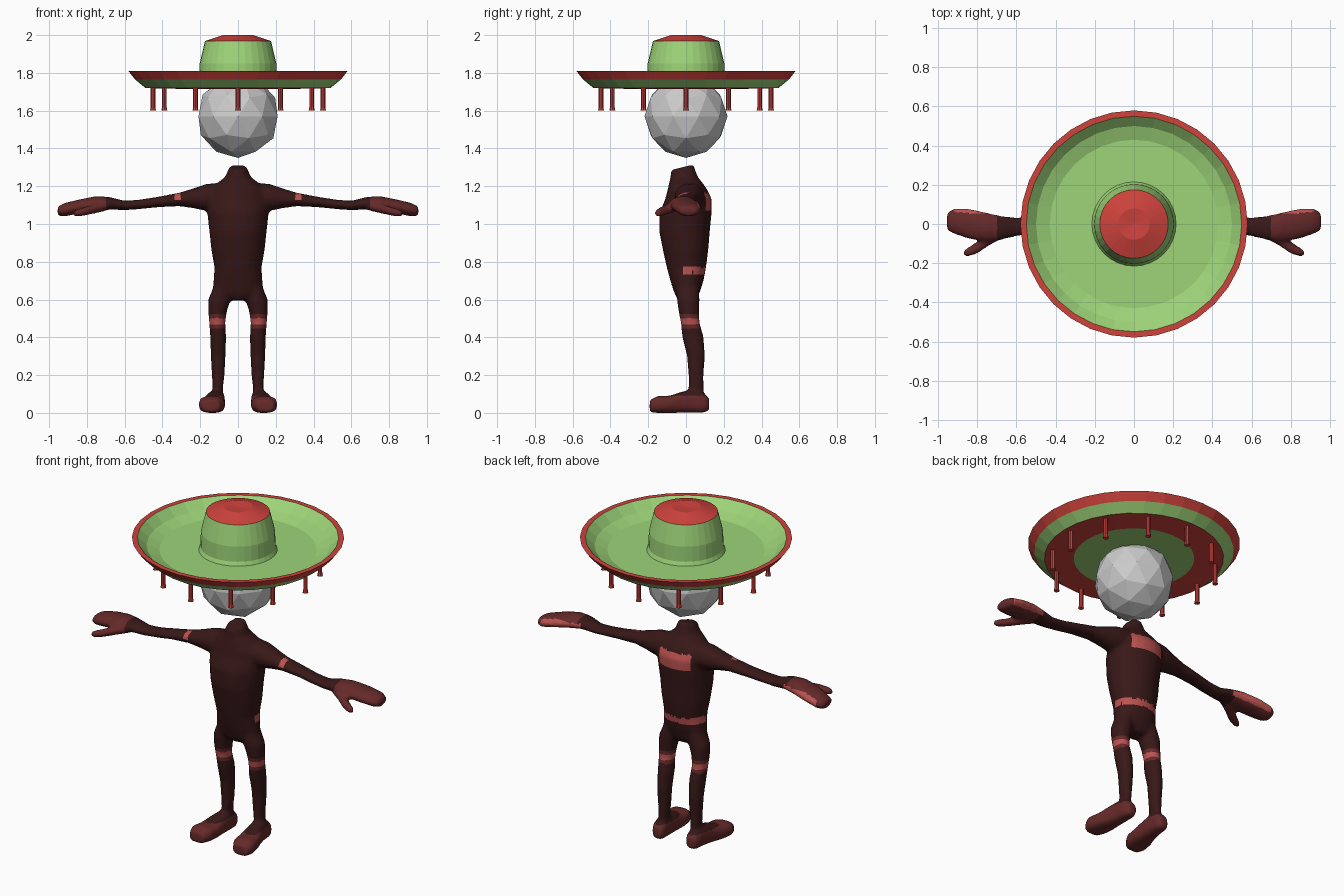
import bpy, bmesh, math
from mathutils import Vector

if "Cube" in bpy.data.objects:
    bpy.data.objects.remove(bpy.data.objects["Cube"])


def material(name, rgb):
    m = bpy.data.materials.new(name)
    m.diffuse_color = (*rgb, 1)
    m.use_nodes = True
    m.node_tree.nodes["Principled BSDF"].inputs["Base Color"].default_value = m.diffuse_color
    return m


RED = material("hat_red", (0.62, 0.055, 0.045))
GREEN = material("hat_green", (0.34, 0.66, 0.19))
DARK = material("body_dark", (0.04, 0.009, 0.009))
MID = material("body_mid", (0.13, 0.022, 0.022))
PATCH = material("body_patch", (0.5, 0.085, 0.08))


def make_object(name, bm, mats=()):
    me = bpy.data.meshes.new(name)
    bmesh.ops.recalc_face_normals(bm, faces=bm.faces)
    bm.to_mesh(me)
    bm.free()
    for m in mats:
        me.materials.append(m)
    ob = bpy.data.objects.new(name, me)
    bpy.context.collection.objects.link(ob)
    return ob


def lathe(bm, profile, sides, cx=0, cy=0):
    """Revolve (radius, height, material of the band to the next point)."""
    rings = []
    for r, z, _ in profile:
        if r == 0:
            rings.append([bm.verts.new((cx, cy, z))] * sides)
        else:
            rings.append([bm.verts.new((cx + r * math.cos(math.tau * i / sides),
                                        cy + r * math.sin(math.tau * i / sides), z))
                          for i in range(sides)])
    for a, b, p in zip(rings, rings[1:], profile):
        for i in range(sides):
            j = (i + 1) % sides
            quad = list(dict.fromkeys((a[i], a[j], b[j], b[i])))
            bm.faces.new(quad).material_index = p[2]


def loft(bm, axis, sections, side=1, power=1.0, n=20):
    """Skin ellipses (position on axis, centre a, centre b, radius a, radius b)."""
    order = {"x": (1, 2, 0), "y": (0, 2, 1), "z": (0, 1, 2)}[axis]
    rings = []
    for t, a, b, ra, rb in sections:
        ring = []
        for i in range(n):
            c, s = math.cos(math.tau * i / n), math.sin(math.tau * i / n)
            co = Vector((0, 0, 0))
            co[order[0]] = a + ra * math.copysign(abs(c) ** power, c)
            co[order[1]] = b + rb * math.copysign(abs(s) ** power, s)
            co[order[2]] = t
            co.x *= side
            ring.append(bm.verts.new(co))
        rings.append(ring)
    faces = [bm.faces.new(rings[0]), bm.faces.new(rings[-1][::-1])]
    for p, q in zip(rings, rings[1:]):
        for i in range(n):
            j = (i + 1) % n
            faces.append(bm.faces.new((p[i], q[i], q[j], p[j])))
    bmesh.ops.recalc_face_normals(bm, faces=faces)
    return rings


# Hat: crown, dished brim and underside in one profile (0 red, 1 green)
bm = bmesh.new()
lathe(bm, [(0, 1.992, 0), (.08, 2.0, 0), (.175, 1.968, 1), (.203, 1.85, 1), (.205, 1.76, 1),
           (.215, 1.738, 1), (.43, 1.738, 1), (.50, 1.763, 1), (.55, 1.81, 0), (.58, 1.81, 0),
           (.545, 1.765, 1), (.49, 1.72, 0), (.33, 1.716, 1), (0, 1.716, 1)], 32)
make_object("hat", bm, (RED, GREEN))

# Twelve hanging tassels under the brim
bm = bmesh.new()
for k in range(12):
    a = math.tau * k / 12
    lathe(bm, [(0, 1.725, 0), (.012, 1.725, 0), (.012, 1.62, 0), (.016, 1.60, 0), (0, 1.60, 0)],
          8, .45 * math.cos(a), .45 * math.sin(a))
make_object("hat_tassels", bm, (RED,))

# Faceted head
bm = bmesh.new()
bmesh.ops.create_icosphere(bm, subdivisions=2, radius=.22)
bmesh.ops.translate(bm, verts=bm.verts, vec=(0, 0, 1.57))
make_object("head", bm)

# Torso and slanted neck stump
bm = bmesh.new()
rings = loft(bm, "z", [
    (.595, 0, .005, .07, .045), (.63, 0, .005, .137, .065), (.70, 0, .005, .130, .088),
    (.77, 0, .002, .125, .104), (.86, 0, -.002, .141, .120), (.96, 0, -.008, .152, .134),
    (1.06, 0, -.002, .163, .138), (1.13, 0, .013, .165, .124), (1.18, 0, .008, .150, .106),
    (1.215, 0, .000, .112, .090), (1.25, 0, -.010, .068, .072), (1.30, 0, -.02, .047, .060)], n=24)
for v in rings[-1]:
    v.co.z += .25 * (v.co.y + .02)

for side in (-1, 1):
    # Arm running into the flat hand
    loft(bm, "x", [
        (.08, .02, 1.148, .08, .072), (.17, .015, 1.141, .076, .071), (.24, .01, 1.136, .062, .052),
        (.31, .005, 1.130, .052, .036), (.42, 0, 1.117, .047, .028), (.52, -.01, 1.104, .045, .025),
        (.60, -.015, 1.098, .048, .025), (.68, -.02, 1.110, .062, .033), (.75, -.015, 1.108, .073, .040),
        (.84, 0, 1.093, .078, .037), (.92, .015, 1.075, .065, .036), (.955, .012, 1.068, .045, .024)], side)
    # Thumb
    loft(bm, "x", [
        (.68, -.045, 1.10, .035, .025), (.74, -.075, 1.085, .036, .026), (.80, -.12, 1.07, .032, .024),
        (.85, -.145, 1.058, .023, .021), (.87, -.148, 1.055, .013, .013)], side, n=12)
    # Leg
    loft(bm, "z", [
        (.69, .075, .008, .045, .06), (.60, .098, .012, .060, .060), (.54, .108, .015, .050, .055),
        (.48, .110, .022, .043, .050), (.40, .105, .037, .042, .057), (.30, .105, .053, .039, .048),
        (.20, .105, .053, .034, .040), (.13, .107, .053, .027, .041), (.05, .11, .05, .032, .045)], side)
    # Foot with a flattened sole
    loft(bm, "y", [
        (.123, .112, .045, .025, .03), (.10, .113, .052, .040, .050), (.04, .115, .062, .046, .060),
        (-.02, .122, .057, .053, .056), (-.09, .133, .045, .066, .045), (-.15, .142, .045, .068, .045),
        (-.192, .145, .036, .046, .032)], side, power=.75)
body = make_object("body", bm, (DARK, MID, PATCH))

# Fuse the limbs into one soft skin
bpy.context.view_layer.objects.active = body
body.select_set(True)
rm = body.modifiers.new("fuse", "REMESH")
rm.mode = "VOXEL"
rm.voxel_size = .011
sm = body.modifiers.new("soften", "SMOOTH")
sm.factor = .5
sm.iterations = 4
for m in ("fuse", "soften"):
    bpy.ops.object.modifier_apply(modifier=m)
low = min(v.co.z for v in body.data.vertices)
for v in body.data.vertices:
    if v.co.z < .03:
        v.co.z -= low
if len(body.data.materials) == 0:
    for m in (DARK, MID, PATCH):
        body.data.materials.append(m)


# Lighter red areas: back, hips, knees, arms, hands and feet
def tone(c):
    x, y, z = abs(c.x), c.y, c.z
    if y > .06 and x < .105 and 1.07 < z < 1.165:
        return 2
    if .735 < z < .77 and x < .13 and (y > .04 or abs(y - .01) < .025):
        return 2
    if .47 < z < .505 and x < .2:
        return 2
    if .305 < x < .335 and y < .01 and z > 1.13:
        return 2
    if .68 < x < .92 and y > .03 + .15 * (x - .68) and z < 1.12:
        return 2
    return 1 if x > .7 or z < .09 or (.45 < z < .525) else 0


for p in body.data.polygons:
    p.material_index = tone(p.center)
    p.use_smooth = True
